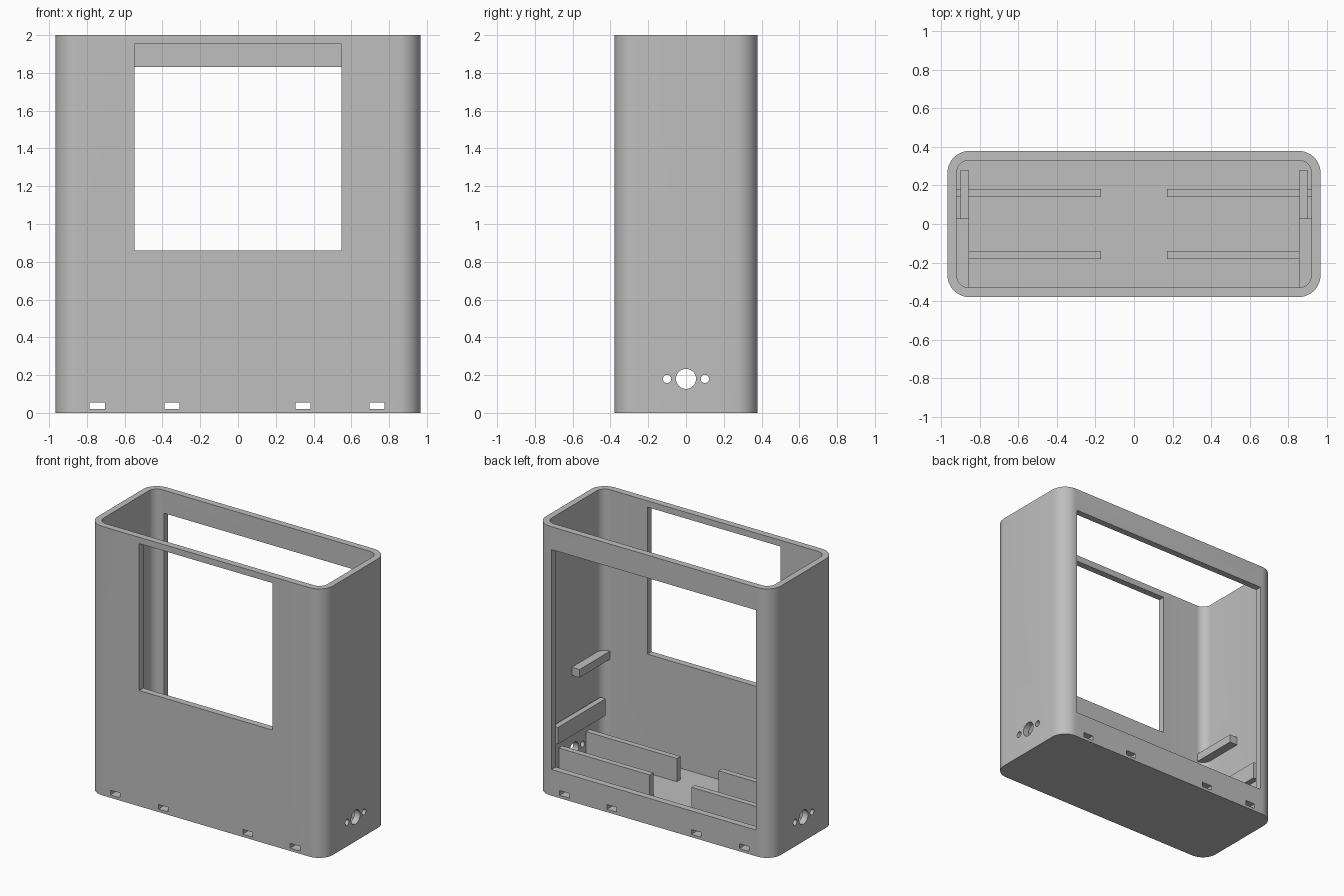
import bpy
import bmesh
from math import cos, sin, pi, radians

default_cube = bpy.data.objects.get("Cube")
if default_cube:
    bpy.data.objects.remove(default_cube, do_unlink=True)

grey = bpy.data.materials.new("plain_grey")
grey.use_nodes = True
colour = (0.52, 0.52, 0.52, 1)
grey.diffuse_color = colour
grey.node_tree.nodes["Principled BSDF"].inputs["Base Color"].default_value = colour


def prism(name, profile, depth):
    """Extrude a flat profile of 3D points along the depth vector."""
    bm = bmesh.new()
    face = bm.faces.new([bm.verts.new(p) for p in profile])
    out = bmesh.ops.extrude_face_region(bm, geom=[face])
    moved = [v for v in out["geom"] if isinstance(v, bmesh.types.BMVert)]
    bmesh.ops.translate(bm, verts=moved, vec=depth)
    bmesh.ops.recalc_face_normals(bm, faces=bm.faces)
    mesh = bpy.data.meshes.new(name)
    bm.to_mesh(mesh)
    bm.free()
    mesh.materials.append(grey)
    obj = bpy.data.objects.new(name, mesh)
    bpy.context.collection.objects.link(obj)
    return obj


def box(name, x, y, z):
    corners = [(x[0], y[0]), (x[1], y[0]), (x[1], y[1]), (x[0], y[1])]
    return prism(name, [(a, b, z[0]) for a, b in corners], (0, 0, z[1] - z[0]))


def rounded_block(name, hx, hy, radius, z0, z1, steps=12):
    centres = [(1, 1), (-1, 1), (-1, -1), (1, -1)]
    points = []
    for quarter, (sx, sy) in enumerate(centres):
        for i in range(steps + 1):
            a = (quarter + i / steps) * pi / 2
            points.append((sx * (hx - radius) + radius * cos(a),
                           sy * (hy - radius) + radius * sin(a), z0))
    return prism(name, points, (0, 0, z1 - z0))


def side_hole(y, radius, z=0.18, sides=32):
    ring = [(-1.2, y + radius * cos(i * 2 * pi / sides),
             z + radius * sin(i * 2 * pi / sides)) for i in range(sides)]
    return prism("hole_cutter", ring, (2.4, 0, 0))


def cut(target, cutter):
    cutter.hide_render = True
    mod = target.modifiers.new("cut", "BOOLEAN")
    mod.operation = "DIFFERENCE"
    mod.solver = "EXACT"
    mod.object = cutter
    bpy.context.view_layer.objects.active = target
    bpy.ops.object.modifier_apply(modifier=mod.name)
    bpy.data.objects.remove(cutter, do_unlink=True)


# Open-topped case with rounded upright corners
case = rounded_block("case", 0.967, 0.379, 0.115, 0, 2)
cut(case, rounded_block("cavity_cutter", 0.92, 0.33, 0.066, 0.085, 2.2))

# Front window and larger back opening
cut(case, box("front_window_cutter", (-0.548, 0.548), (-0.5, -0.25), (0.86, 1.953)))
cut(case, box("back_opening_cutter", (-0.84, 0.84), (0.25, 0.5), (0.195, 1.83)))

# Tunnels running front to back through the floor
for x in (-0.745, -0.35, 0.345, 0.735):
    cut(case, box("slot_cutter", (x - 0.04, x + 0.04), (-0.6, 0.6), (0.021, 0.056)))

# Socket hole with a screw hole on each side, through both end walls
for y, radius in ((0, 0.053), (-0.1, 0.022), (0.1, 0.022)):
    cut(case, side_hole(y, radius))

bpy.ops.object.select_all(action="DESELECT")
case.select_set(True)
bpy.context.view_layer.objects.active = case
bpy.ops.object.shade_smooth_by_angle(angle=radians(30))

# Inner ribs, rails and brackets, mirrored left and right
for side, s in (("left", 1), ("right", -1)):
    def span(a, b):
        return sorted((s * a, s * b))

    for row, y in (("front", -0.16), ("back", 0.16)):
        box(f"{row}_{side}_floor_rib", span(0.172, 0.93),
            (y - 0.021, y + 0.021), (0.07, 0.258))
    box(f"{side}_lower_rail", span(0.858, 0.9), (-0.28, 0.28), (0.34, 0.465))
    box(f"{side}_upper_bracket", span(0.856, 0.93), (-0.34, 0.028), (0.74, 0.8))
